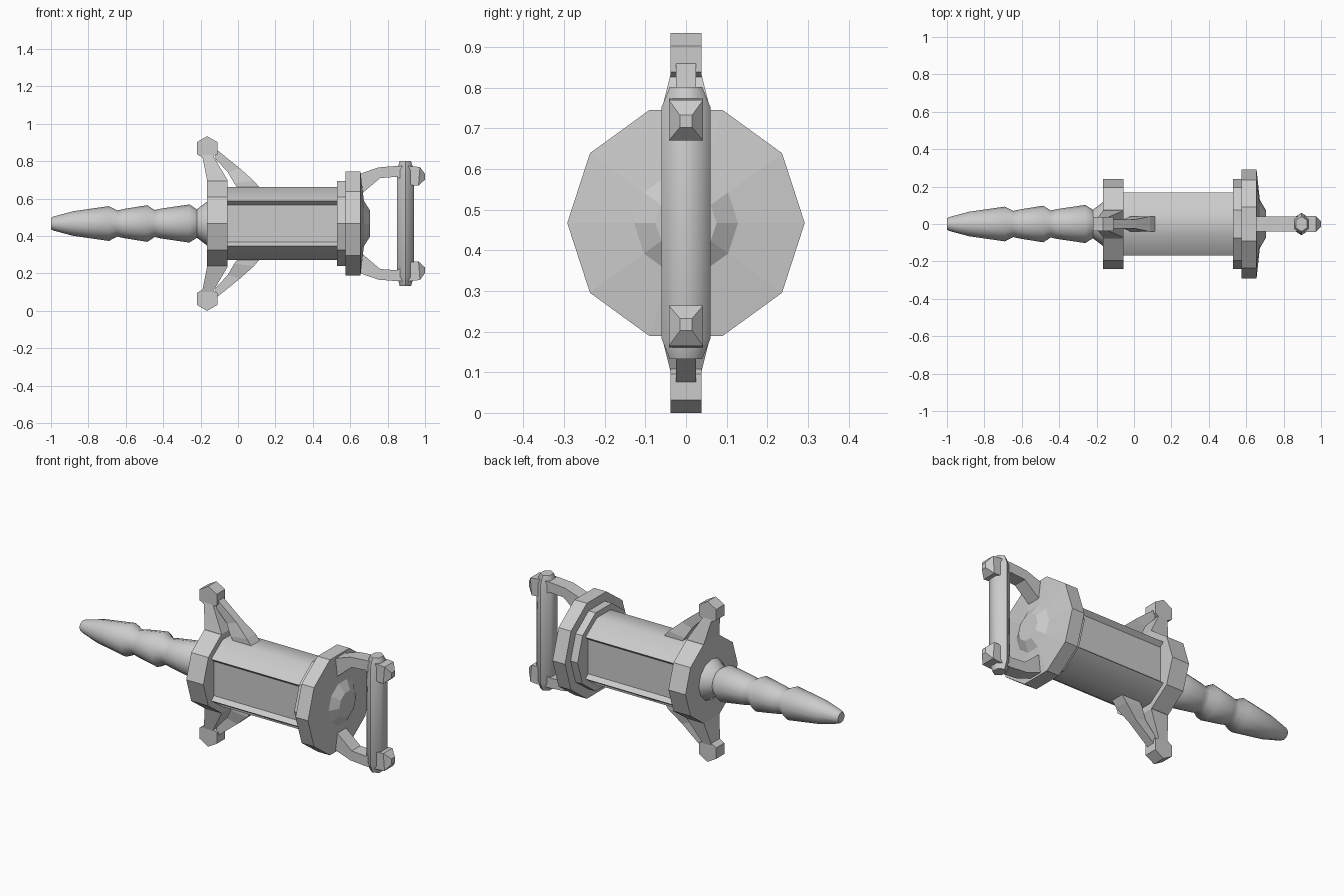
import bpy, bmesh
from math import sin, cos, pi, radians

if "Cube" in bpy.data.objects:
    bpy.data.objects.remove(bpy.data.objects["Cube"])

C = 0.467  # height of the main axis; every object's origin sits on it


def loft(name, rings, mirror=False, smooth=None):
    """Skin a list of equal-length point rings and cap both ends."""
    bm = bmesh.new()
    vs = [[bm.verts.new(p) for p in r] for r in rings]
    n = len(rings[0])
    for a, b in zip(vs, vs[1:]):
        for i in range(n):
            j = (i + 1) % n
            bm.faces.new((a[i], a[j], b[j], b[i]))
    bm.faces.new(vs[0])
    bm.faces.new(vs[-1])
    bmesh.ops.recalc_face_normals(bm, faces=bm.faces[:])
    me = bpy.data.meshes.new(name)
    bm.to_mesh(me)
    bm.free()
    ob = bpy.data.objects.new(name, me)
    ob.location.z = C
    bpy.context.collection.objects.link(ob)
    if mirror:
        m = ob.modifiers.new("mirror", 'MIRROR')
        m.use_axis = (False, False, True)
    if smooth:
        bpy.ops.object.select_all(action='DESELECT')
        bpy.context.view_layer.objects.active = ob
        ob.select_set(True)
        bpy.ops.object.shade_smooth_by_angle(angle=radians(smooth))
    return ob


def lathe_x(name, profile, n=10, smooth=None):
    """Polygonal turned part along x from (x, radius) pairs."""
    return loft(name, [[(x, r * cos(2 * pi * i / n), r * sin(2 * pi * i / n))
                        for i in range(n)] for x, r in profile], smooth=smooth)


def bar(name, sections):
    """Mirrored bar; each section is (upper x, z), (lower x, z), half width."""
    return loft(name, [[(u[0], -w, u[1]), (u[0], w, u[1]), (l[0], w, l[1]), (l[0], -w, l[1])]
                       for u, l, w in sections], mirror=True)


# ribbed nozzle
lathe_x("nozzle", [(-1, .03), (-.985, .038), (-.88, .066), (-.69, .093), (-.645, .07),
                   (-.61, .078), (-.485, .098), (-.445, .072), (-.41, .08), (-.26, .102),
                   (-.22, .076), (-.165, .118), (-.12, .118)], n=12, smooth=50)

# front plate, rear collar and rear flange with raised boss
lathe_x("front_plate", [(-.165, .24), (-.055, .24)])
lathe_x("rear_collar", [(.53, .24), (.58, .24)])
lathe_x("rear_flange", [(.575, .292), (.655, .292), (.673, .128), (.705, .075)])

# body: ten-sided tube with a recessed panel on each side
half = [(.063, .195), (.168, .121), (.143, .1)]
sec = half + [(y, -z) for y, z in reversed(half)]
sec += [(-y, z) for y, z in reversed(sec)]
loft("body", [[(x, y, z) for y, z in sec] for x in (-.08, .55)], smooth=40)

# tapering side arms growing from the front plate
loft("plate_arm", [[(a, -w, z), (a, w, z), (b, w, z), (b, -w, z)] for a, b, w, z in
                   ((-.165, -.055, .072, .18), (-.165, -.055, .072, .23),
                    (-.193, -.137, .037, .37))], mirror=True)

# hexagonal arm heads
loft("arm_head", [[(-.165 + .064 * sin(i * pi / 3), y, .403 + .064 * cos(i * pi / 3))
                   for i in range(6)] for y in (-.038, .038)], mirror=True)

# diagonal struts from heads to body
bar("strut", [((-.12, .4), (-.12, .345), .025),
              ((.01, .295), (-.055, .275), .025),
              ((.085, .228), (-.02, .215), .04),
              ((.125, .18), (.005, .18), .04)])

# handle fork, running from the flange through the grip to a bevelled tip
bar("handle_fork", [((.65, .265), (.65, .15), .04),
                    ((.75, .3), (.76, .243), .04),
                    ((.85, .308), (.85, .25), .04),
                    ((.93, .306), (.93, .205), .042),
                    ((.973, .302), (.965, .203), .042),
                    ((1, .265), (1, .235), .015)])

# hexagonal grip with tapered ends
loft("grip", [[(.895 + .87 * r * sin(i * pi / 3) * 1.0, r * cos(i * pi / 3), z)
               for i in range(6)] for r, z in
              ((.04, -.334), (.06, -.285), (.06, .285), (.04, .334))], smooth=61)
